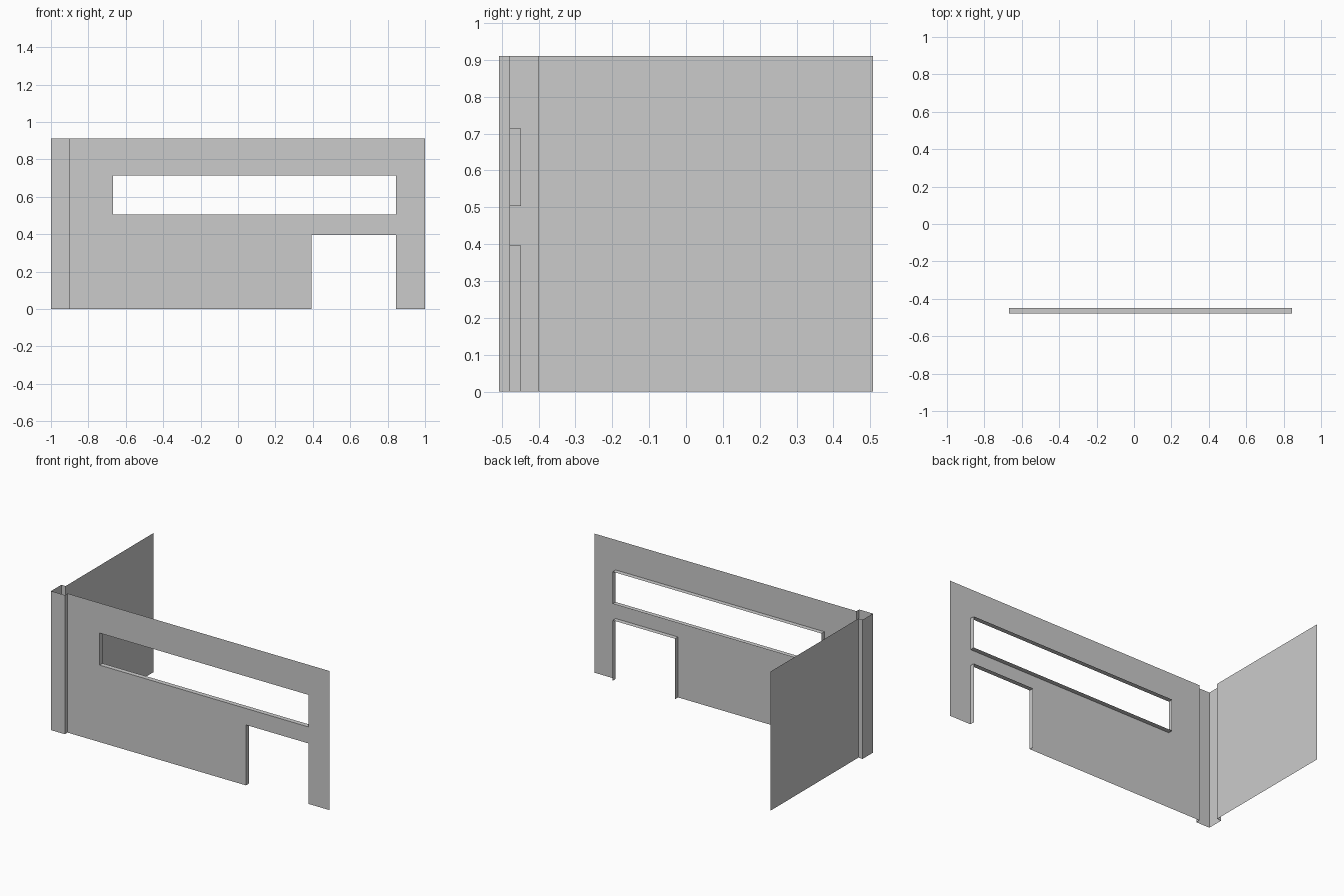
import bpy
import bmesh

if "Cube" in bpy.data.objects:
    bpy.data.objects.remove(bpy.data.objects["Cube"])

H = 0.911                      # wall height
Y_WALL, Y_FRONT = -0.479, -0.507
X_WALL, X_SIDE = -0.969, -1.0
REVEAL = 0.031                 # depth of the opening linings


def make_object(name, bm):
    mesh = bpy.data.meshes.new(name)
    bm.to_mesh(mesh)
    bm.free()
    obj = bpy.data.objects.new(name, mesh)
    bpy.context.collection.objects.link(obj)
    return obj


def upright_sheet(name, path, z0=0.0, z1=H, closed=False):
    """Sweep a plan-view (x, y) path straight up into an open sheet."""
    bm = bmesh.new()
    low = [bm.verts.new((x, y, z0)) for x, y in path]
    high = [bm.verts.new((x, y, z1)) for x, y in path]
    for i in range(len(path) - 1):
        bm.faces.new((low[i], low[i + 1], high[i + 1], high[i]))
    return make_object(name, bm)


def panel_with_openings(name, xs, zs, openings):
    """Flat sheet on a grid of cut lines, leaving out the opening cells."""
    bm = bmesh.new()
    grid = [[bm.verts.new((x, Y_WALL, z)) for z in zs] for x in xs]
    for i in range(len(xs) - 1):
        for j in range(len(zs) - 1):
            if (i, j) not in openings:
                bm.faces.new((grid[i][j], grid[i + 1][j],
                              grid[i + 1][j + 1], grid[i][j + 1]))
    return make_object(name, bm)


def opening_lining(name, outline, closed):
    """Sweep an (x, z) outline backwards to line an opening."""
    bm = bmesh.new()
    front = [bm.verts.new((x, Y_WALL, z)) for x, z in outline]
    back = [bm.verts.new((x, Y_WALL + REVEAL, z)) for x, z in outline]
    n = len(outline)
    for i in range(n if closed else n - 1):
        k = (i + 1) % n
        bm.faces.new((front[i], front[k], back[k], back[i]))
    return make_object(name, bm)


# Opening sizes
win_l, door_l, open_r = -0.667, 0.393, 0.845
door_top, win_low, win_top = 0.396, 0.504, 0.714

# Front wall: window in the upper row, doorway at the lower right
panel_with_openings("front_wall",
                    [-0.9, win_l, door_l, open_r, 1.0],
                    [0, door_top, win_low, win_top, H],
                    {(1, 2), (2, 2), (2, 0)})

# Linings around the openings
opening_lining("window_lining",
               [(win_l, win_low), (open_r, win_low),
                (open_r, win_top), (win_l, win_top)], True)
opening_lining("door_lining",
               [(open_r, 0), (open_r, door_top),
                (door_l, door_top), (door_l, 0)], False)

# Side wall
upright_sheet("side_wall", [(X_WALL, 0.507), (X_WALL, -0.4)])

# Corner pilaster wrapping both walls, with short returns
upright_sheet("corner_pilaster",
              [(X_WALL, -0.4), (X_SIDE, -0.4), (X_SIDE, Y_FRONT),
               (-0.9, Y_FRONT), (-0.9, Y_WALL)])
